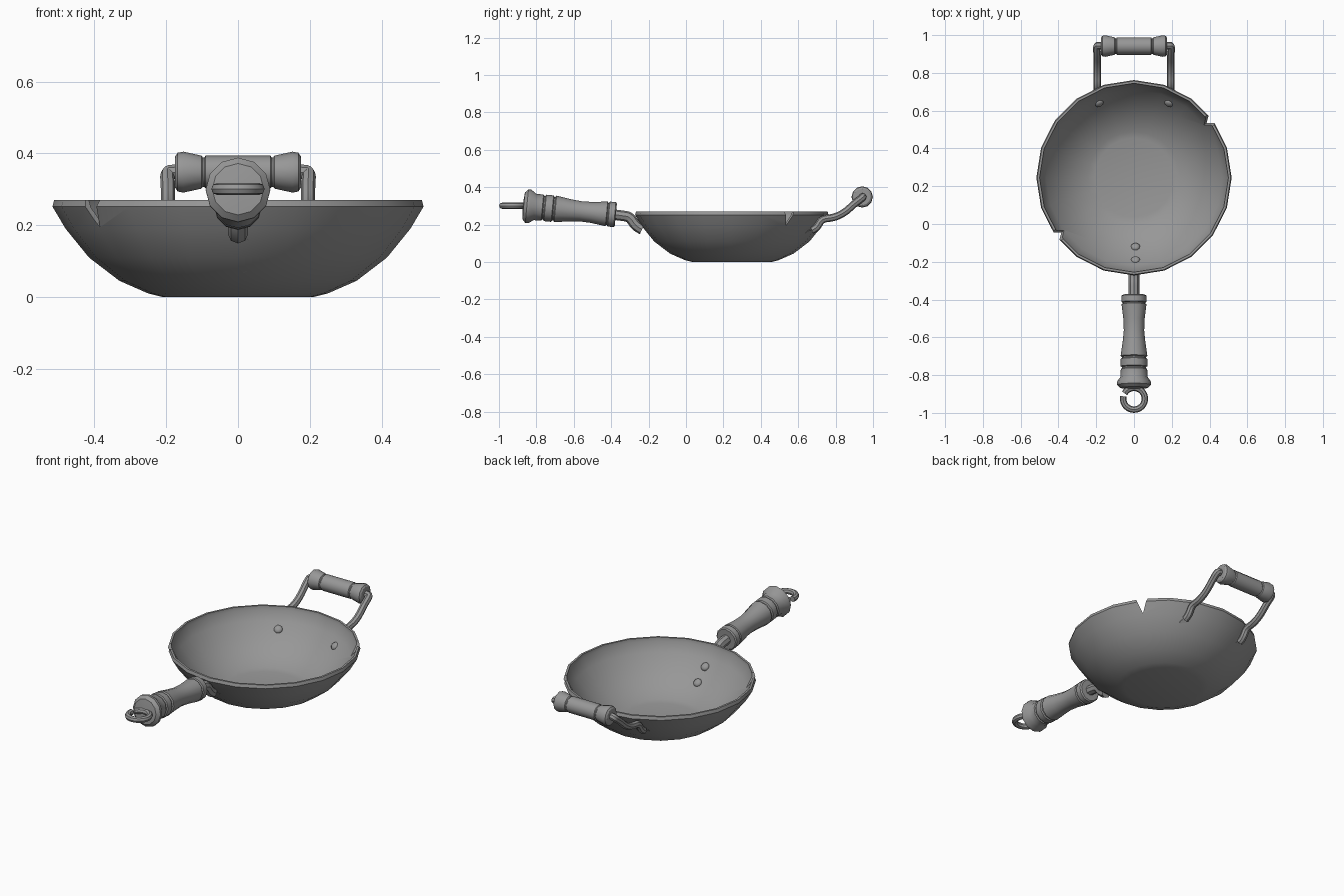
import bpy, bmesh, math
from mathutils import Vector, Matrix

cube = bpy.data.objects.get("Cube")
if cube:
    bpy.data.objects.remove(cube, do_unlink=True)

grey = bpy.data.materials.new("grey metal")
grey.use_nodes = True
COLOUR = (0.31, 0.31, 0.31, 1)
grey.diffuse_color = COLOUR
grey.node_tree.nodes["Principled BSDF"].inputs["Base Color"].default_value = COLOUR

CENTRE_Y = 0.245


def select_only(obj):
    bpy.ops.object.select_all(action="DESELECT")
    obj.select_set(True)
    bpy.context.view_layer.objects.active = obj


def finish(obj, angle=35):
    obj.data.materials.clear()
    obj.data.materials.append(grey)
    select_only(obj)
    bpy.ops.object.shade_smooth_by_angle(angle=math.radians(angle))
    return obj


def add_mesh(name, bm):
    bmesh.ops.recalc_face_normals(bm, faces=bm.faces)
    mesh = bpy.data.meshes.new(name)
    bm.to_mesh(mesh)
    bm.free()
    obj = bpy.data.objects.new(name, mesh)
    bpy.context.collection.objects.link(obj)
    return obj


def lathe(name, profile, sides, origin, axis=(0, 0, 1)):
    """Turn (radius, height) points about an axis and cap both ends."""
    bm = bmesh.new()
    rings = []
    for r, h in profile:
        turns = [2 * math.pi * i / sides for i in range(sides)]
        rings.append([bm.verts.new((r * math.cos(a), r * math.sin(a), h)) for a in turns])
    for low, high in zip(rings, rings[1:]):
        for i in range(sides):
            j = (i + 1) % sides
            bm.faces.new((low[i], low[j], high[j], high[i]))
    bm.faces.new(rings[0])
    bm.faces.new(rings[-1])
    turn = Matrix.Identity(4)
    if Vector(axis).z < 0.99:
        turn = Vector(axis).to_track_quat("Z", "Y").to_matrix().to_4x4()
    bm.transform(Matrix.Translation(origin) @ turn)
    return add_mesh(name, bm)


def rod(name, points, radius, steps=4):
    """Round bar along a softly bent path."""
    curve = bpy.data.curves.new(name, "CURVE")
    curve.dimensions = "3D"
    curve.bevel_depth = radius
    curve.bevel_resolution = 2
    curve.use_fill_caps = True
    curve.resolution_u = steps
    spline = curve.splines.new("NURBS")
    spline.points.add(len(points) - 1)
    for p, co in zip(spline.points, points):
        p.co = (*co, 1)
    spline.order_u = 3
    spline.use_endpoint_u = True
    obj = bpy.data.objects.new(name, curve)
    bpy.context.collection.objects.link(obj)
    select_only(obj)
    bpy.ops.object.convert(target="MESH")
    return finish(bpy.context.view_layer.objects.active)


# Bowl: outer wall, rim, then inner wall
bowl = lathe("bowl", [
    (0.21, 0), (0.25, 0.01), (0.33, 0.045), (0.415, 0.11), (0.48, 0.19),
    (0.517, 0.252), (0.512, 0.27), (0.5, 0.27), (0.498, 0.25), (0.466, 0.197),
    (0.402, 0.12), (0.322, 0.058), (0.245, 0.023), (0.21, 0.015)],
    20, (0, CENTRE_Y, 0))

# One long wedge cuts the two opposite rim notches
bm = bmesh.new()
ends = [[bm.verts.new((x, y, z)) for y, z in ((0, 0.195), (0.045, 0.3), (-0.045, 0.3))]
        for x in (-0.7, 0.7)]
bm.faces.new(ends[0])
bm.faces.new(ends[1])
for i in range(3):
    j = (i + 1) % 3
    bm.faces.new((ends[0][i], ends[0][j], ends[1][j], ends[1][i]))
bm.transform(Matrix.Translation((0, CENTRE_Y, 0)) @ Matrix.Rotation(math.radians(37), 4, "Z"))
wedge = add_mesh("notch_cutter", bm)
wedge.hide_render = True
cut = bowl.modifiers.new("notches", "BOOLEAN")
cut.operation = "DIFFERENCE"
cut.solver = "EXACT"
cut.object = wedge
select_only(bowl)
bpy.ops.object.modifier_apply(modifier=cut.name)
bpy.data.objects.remove(wedge, do_unlink=True)
finish(bowl, 30)

# Long handle: bent neck, turned grip and hanging ring
rod("handle_neck", [(0, -0.235, 0.175), (0, -0.268, 0.19), (0, -0.3, 0.242),
                    (0, -0.34, 0.248), (0, -0.42, 0.258)], 0.028)
tilt = math.radians(5.5)
finish(lathe("handle_grip", [
    (0.06, 0), (0.067, 0.006), (0.067, 0.038), (0.06, 0.042), (0.06, 0.046), (0.066, 0.05),
    (0.056, 0.13), (0.054, 0.19), (0.06, 0.25), (0.071, 0.325), (0.064, 0.33), (0.064, 0.336),
    (0.071, 0.341), (0.071, 0.38), (0.064, 0.384), (0.064, 0.39), (0.07, 0.395),
    (0.071, 0.435), (0.09, 0.462), (0.09, 0.478), (0.072, 0.495), (0.03, 0.499)],
    12, (0, -0.375, 0.253), (0, -math.cos(tilt), math.sin(tilt))))
ring = []
for i in range(25):
    a = math.radians(150 - 343 * i / 24)
    ring.append((0.058 * math.cos(a), -0.925 + 0.058 * math.sin(a), 0.301))
rod("hanging_ring", ring, 0.017, 2)

# Rear handle: two bent arms joined by a turned grip
GRIP = Vector((0, 0.942, 0.348))
for side, label in ((1, "left"), (-1, "right")):
    rod(label + "_arm", [
        (side * x, y, z) for x, y, z in (
            (0.195, 0.672, 0.17), (0.195, 0.7, 0.18), (0.195, 0.725, 0.232),
            (0.195, 0.79, 0.236), (0.195, 0.85, 0.265), (0.195, 0.9, 0.312),
            (0.198, 0.945, 0.345), (0.185, 0.945, 0.35), (0.14, 0.942, 0.348))], 0.02)
half = [(0.046, 0.09), (0.041, 0.094), (0.041, 0.098), (0.046, 0.102),
        (0.057, 0.152), (0.054, 0.168), (0.044, 0.175)]
profile = [(r, -h) for r, h in reversed(half)] + half
finish(lathe("rear_grip", profile, 12, GRIP, (1, 0, 0)))

# Rivets lying flat against the inner wall
for name, x, y, z in (("left_rivet", 0.185, 0.64, 0.162), ("right_rivet", -0.185, 0.64, 0.162),
                      ("upper_front_rivet", 0.008, -0.19, 0.16),
                      ("lower_front_rivet", 0.008, -0.12, 0.092)):
    inward = Vector((-x, CENTRE_Y - y, 0)).normalized() * 0.7 + Vector((0, 0, 0.7))
    finish(lathe(name, [(0.024, -0.012), (0.024, 0.003), (0.018, 0.01), (0.008, 0.013)],
                 10, (x, y, z), inward), 60)
